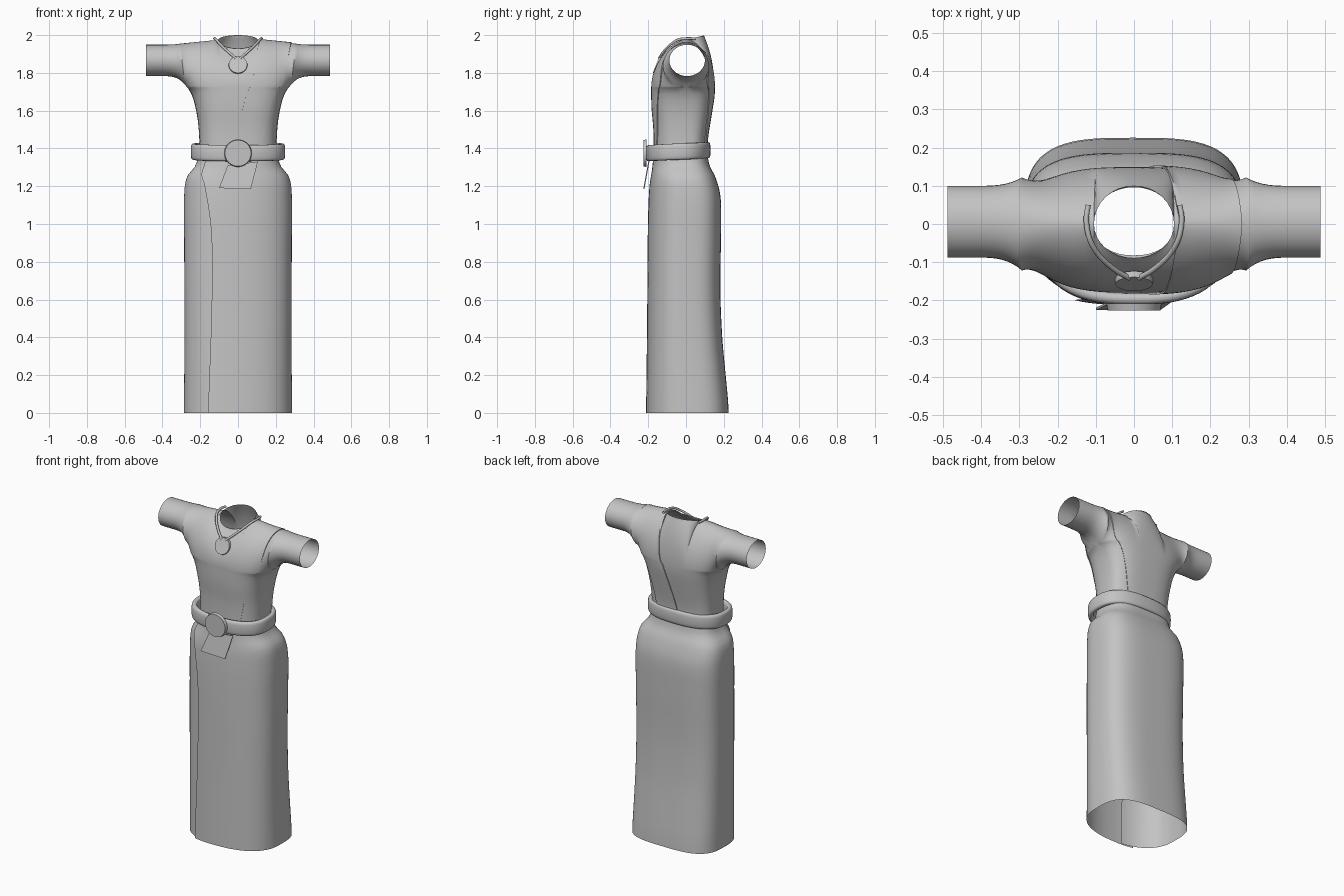
import bpy, bmesh, math
from mathutils import Vector, Matrix

if "Cube" in bpy.data.objects:
    bpy.data.objects.remove(bpy.data.objects["Cube"])

cloth = bpy.data.materials.new("grey_cloth")
cloth.diffuse_color = (0.55, 0.55, 0.55, 1)
cloth.use_nodes = True
cloth.node_tree.nodes["Principled BSDF"].inputs["Base Color"].default_value = cloth.diffuse_color


def interp(table, t):
    """Smooth curve through (t, value) pairs."""
    n = len(table)
    t = min(max(t, table[0][0]), table[-1][0])
    i = 0
    while i < n - 2 and t > table[i + 1][0]:
        i += 1

    def slope(k):
        a, b = table[max(k - 1, 0)], table[min(k + 1, n - 1)]
        return (b[1] - a[1]) / (b[0] - a[0])
    (t0, v0), (t1, v1) = table[i], table[i + 1]
    h = t1 - t0
    f = (t - t0) / h
    return (v0 * (2*f**3 - 3*f**2 + 1) + slope(i) * h * (f**3 - 2*f**2 + f)
            + v1 * (3*f**2 - 2*f**3) + slope(i + 1) * h * (f**3 - f**2))


def make(name, grids, merge=0.0005, angle=50):
    """Mesh from one or more grids of points."""
    bm = bmesh.new()
    for grid in grids:
        rows = [[bm.verts.new(p) for p in row] for row in grid]
        for a, b in zip(rows, rows[1:]):
            for j in range(len(a) - 1):
                bm.faces.new((a[j], a[j + 1], b[j + 1], b[j]))
    bmesh.ops.remove_doubles(bm, verts=bm.verts, dist=merge)
    bmesh.ops.dissolve_degenerate(bm, edges=bm.edges, dist=0.00005)
    bmesh.ops.recalc_face_normals(bm, faces=bm.faces)
    return finish(name, bm, angle)


def finish(name, bm, angle=50):
    me = bpy.data.meshes.new(name)
    bm.to_mesh(me)
    bm.free()
    ob = bpy.data.objects.new(name, me)
    bpy.context.collection.objects.link(ob)
    me.materials.append(cloth)
    bpy.ops.object.select_all(action='DESELECT')
    ob.select_set(True)
    bpy.context.view_layer.objects.active = ob
    bpy.ops.object.shade_smooth_by_angle(angle=math.radians(angle))
    return ob


# --- shirt surface: s runs across (-1..1), v runs up (0..1 waist, 1..2 chest) ---
Z0, Z1 = 1.33, 1.72
WIDTH = [(1.33, .203), (1.45, .205), (1.55, .213), (1.63, .228), (1.68, .243), (1.72, .265)]
FRONT = [(1.33, .165), (1.5, .168), (1.62, .178), (1.72, .18)]
BACK = [(1.33, .11), (1.45, .112), (1.6, .135), (1.68, .147), (1.72, .149)]
NECK = 0.344


def shirt(s, v, side):
    a = min(abs(s), 1)
    g = (1 - a**3) ** (1 / 3)
    if v <= 1:
        z = Z0 + (Z1 - Z0) * v
        depth = interp(FRONT if side < 0 else BACK, z) * g
        return Vector((s * interp(WIDTH, z), side * depth, z))
    u = min(v - 1, 1)
    w = .265 + .04 * math.sin(math.pi * u / 2)
    if a < NECK:
        n = math.sqrt(1 - (a / NECK)**2)
        top = 1.975 + (-.045 if side < 0 else .025) * n
        ytop = (.09 if side < 0 else .10) * n
    else:
        top, ytop = 1.975 - .02 * (a - NECK) / (1 - NECK), 0
    q = (1 - math.cos(math.pi * u)) / 2
    z = Z1 + (top - Z1) * q
    fall = max(1 - q * q, 0) ** (.8 - .2 * min(a / .5, 1) if side < 0 else .6)
    body = (.18 if side < 0 else .149) * g * fall
    hole = .122 * abs(math.sin(math.pi * u)) * a**1.5
    depth = (body**4 + hole**4) ** .25
    return Vector((s * w, side * (depth + ytop * u**3), z))


half = [NECK * math.sin(k / 8 * math.pi / 2) for k in range(9)]
half += [NECK + (1 - NECK) * math.sin(k / 12 * math.pi / 2) for k in range(1, 13)]
cols = [-s for s in reversed(half[1:])] + half
levels = [k / 12 for k in range(12)] + [1 + k / 18 for k in range(19)]
grids = [[[shirt(s, v, side) for s in cols] for v in levels] for side in (-1, 1)]

# sleeves grow out of the armholes
for sx in (-1, 1):
    for side in (-1, 1):
        sleeve = []
        for i in range(15):
            f = i / 14
            b = 1 - (1 - min(f / .6, 1))**3
            ring = []
            for k in range(19):
                u = k / 18
                e = shirt(sx, 1 + u, side)
                t = Vector((0, .006 + side * .094 * math.sin(math.pi * u),
                            1.866 - .083 * math.cos(math.pi * u)))
                p = e.lerp(t, b)
                p.x = e.x + (sx * .488 - e.x) * f
                ring.append(p)
            sleeve.append(ring)
        grids.append(sleeve)
make("shirt", grids)

# --- sash over one shoulder, front and back ---
LO = [(0, -.15), (.25, -.1), (1, .22), (1.5, .31), (2, .4)]
HI = [(0, .55), (.25, .63), (1, .8), (1.5, .88), (2, .93)]


def lifted(s, v, side, off=.005):
    p, e = shirt(s, v, side), .004
    if v > 1.99:
        return p + Vector((0, 0, off))
    du = shirt(s + e, v, side) - shirt(s - e, v, side)
    dv = shirt(s, v + e, side) - shirt(s, v - e, side)
    return p - side * off * du.cross(dv).normalized()


sash = []
for side in (-1, 1):
    rows = []
    for i in range(33):
        v = .12 + 1.88 * i / 32
        lo, hi = interp(LO, v), interp(HI, v)
        span = [lo + (hi - lo) * k / 14 for k in range(15)]
        rows.append([shirt(lo, v, side)] + [lifted(s, v, side) for s in span]
                    + [shirt(hi, v, side)])
    sash.append(rows)
make("sash", sash, merge=.0003)


# --- wrapped skirt: rounder in front, squarer at the back ---
def oval(a, w, yf, yb, p, k=1.0):
    c, s = math.cos(a), math.sin(a)
    x = math.copysign(abs(c)**(2 / p), c) * w * k
    y = math.copysign(abs(s)**(2 / p), s) * (yb - yf) / 2 * k
    return x, y + (yf + yb) / 2


SK_W = [(0, .287), (.4, .283), (.9, .285), (1.15, .285), (1.25, .27), (1.31, .225), (1.39, .205)]
SK_F = [(0, -.206), (.5, -.2), (1, -.196), (1.2, -.19), (1.3, -.178), (1.39, -.17)]
SK_B = [(0, .226), (.05, .224), (.2, .21), (.4, .192), (.65, .182), (1, .186), (1.15, .182),
        (1.25, .155), (1.31, .125), (1.39, .11)]
EDGE = [(0, -117), (.9, -113), (1.2, -122), (1.3, -136), (1.39, -138)]
heights = [1.0 * k / 16 for k in range(16)] + [1 + .39 * k / 18 for k in range(19)]
skirt = []
for z in heights:
    row, a0 = [], interp(EDGE, z)
    flare = .065 if z < 1.2 else .065 - .045 * (z - 1.2) / .19
    for k in range(97):
        f = k / 96
        a = a0 + (258 - a0) * f
        scale = 1 + flare * max(0, 1 - f / .14)**1.5
        p = 2.4 if math.sin(math.radians(a)) < 0 else 3.3
        x, y = oval(math.radians(a), interp(SK_W, z), interp(SK_F, z), interp(SK_B, z), p, scale)
        row.append((x, y, z))
    skirt.append(row)
make("skirt", [skirt], merge=.0001)

# --- belt: rounded band, dipping a little at the front ---
belt = []
for i in range(65):
    a = 2 * math.pi * i / 64
    ring = []
    for k in range(17):
        t = 2 * math.pi * k / 16
        c, s = math.cos(t), math.sin(t)
        r = math.copysign(abs(c)**.6, c) * .016 - .016
        x, y = oval(a, .25 + r, -.212 - r, .13 + r, 2.5)
        ring.append((x, y, 1.383 + .008 * math.sin(a) + math.copysign(abs(s)**.6, s) * .043))
    belt.append(ring)
make("belt", [belt])


# --- round discs: belt buckle and pendant ---
def disc(name, radius, thick, loc, tilt):
    bm = bmesh.new()
    bmesh.ops.create_cone(bm, cap_ends=True, segments=32, radius1=radius, radius2=radius * .95,
                          depth=thick)
    bm.transform(Matrix.Translation(loc) @ Matrix.Rotation(math.radians(90 - tilt), 4, 'X'))
    finish(name, bm, 30)


disc("belt_buckle", .073, .018, (0, -.217, 1.375), 0)
disc("pendant", .051, .016, (0, -.15, 1.842), 22)

# --- hanging belt tail ---
tail = [(-.055, 1.31), (.105, 1.33), (.068, 1.185), (-.1, 1.19)]
bm = bmesh.new()
quads = [[bm.verts.new((x, -.197 - (1.33 - z) * .18 + d, z)) for x, z in tail] for d in (-.003, .003)]
bm.faces.new(quads[0])
bm.faces.new(quads[1][::-1])
for k in range(4):
    j = (k + 1) % 4
    bm.faces.new((quads[0][k], quads[1][k], quads[1][j], quads[0][j]))
bmesh.ops.recalc_face_normals(bm, faces=bm.faces)
finish("belt_tail", bm, 30)

# --- necklace cords ---
for sx, label in ((-1, "left"), (1, "right")):
    path = [Vector(p) for p in ((.012, -.142, 1.877), (.05, -.12, 1.91), (.09, -.084, 1.948),
                                (.116, -.04, 1.976), (.125, .01, 1.982), (.12, .05, 1.98))]
    knots = [[(i, p[c]) for i, p in enumerate(path)] for c in range(3)]
    rows = []
    for i in range(26):
        p, q = [Vector([interp(kn, t) for kn in knots]) for t in (i / 5, i / 5 + .05)]
        if i == 25:
            q = p + Vector((-.01, .08, 0))
        d = (q - p).normalized()
        n = d.cross(Vector((0, 0, 1))).normalized()
        m = n.cross(d)
        ring = [p + (n * math.cos(t) + m * math.sin(t)) * .007
                for t in [2 * math.pi * k / 8 for k in range(9)]]
        rows.append([Vector((r.x * sx, r.y, r.z)) for r in ring])
    make("necklace_cord_" + label, [rows])
